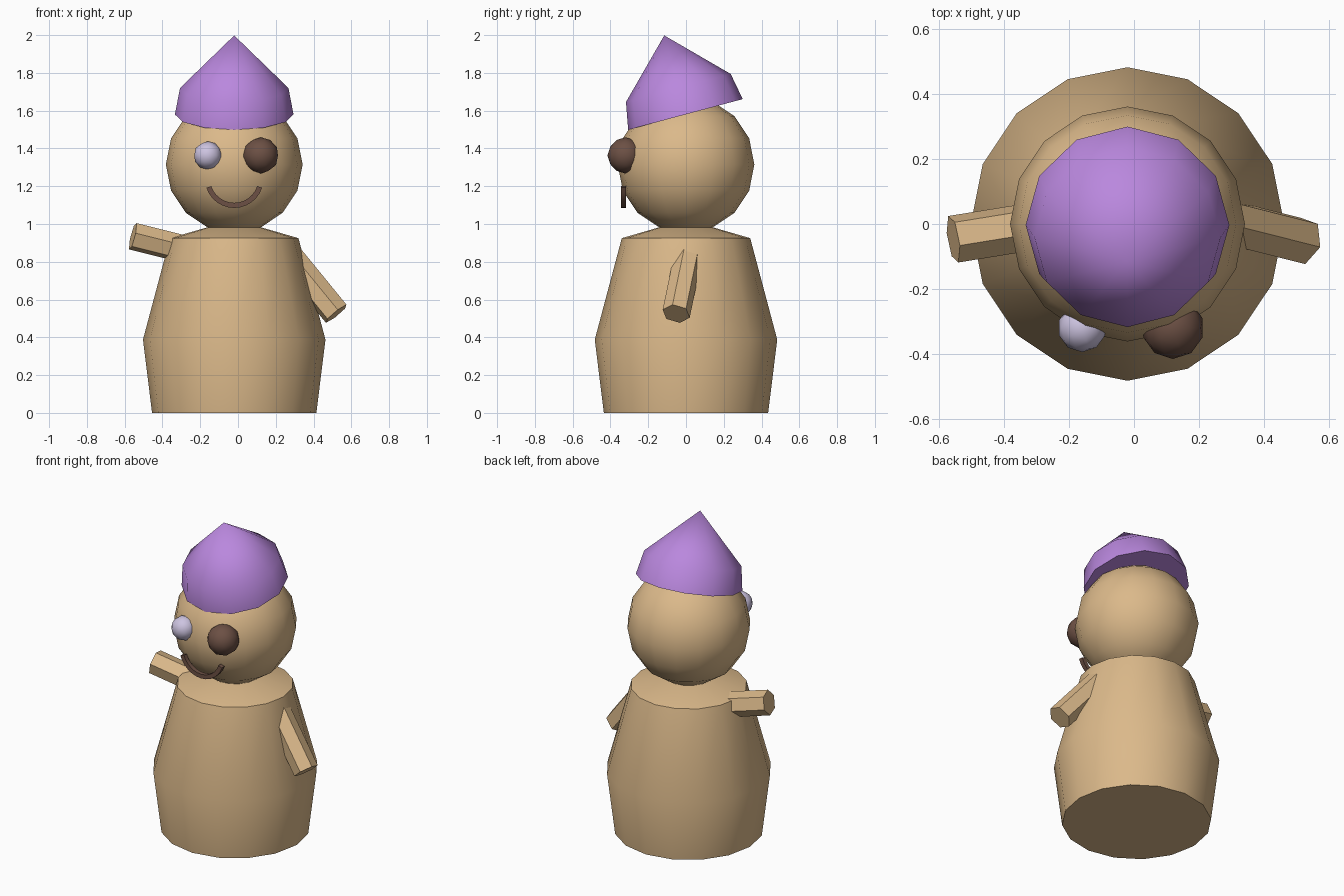
import bpy, bmesh
from math import sin, cos, pi, radians
from mathutils import Matrix, Vector

if "Cube" in bpy.data.objects:
    bpy.data.objects.remove(bpy.data.objects["Cube"])


def material(name, rgb):
    m = bpy.data.materials.new(name)
    m.use_nodes = True
    m.diffuse_color = (*rgb, 1)
    bsdf = next(n for n in m.node_tree.nodes if n.type == "BSDF_PRINCIPLED")
    bsdf.inputs["Base Color"].default_value = (*rgb, 1)
    return m


tan = material("tan", (0.71, 0.485, 0.255))
purple = material("purple", (0.49, 0.245, 0.73))
brown = material("dark_brown", (0.15, 0.08, 0.058))
lavender = material("pale_lavender", (0.61, 0.55, 0.75))

MID = -0.02  # x of the body axis


def finish(name, bm, mat, matrix=Matrix(), angle=50):
    """Turn a bmesh into a placed, shaded object."""
    bm.transform(matrix)
    bmesh.ops.recalc_face_normals(bm, faces=bm.faces)
    mesh = bpy.data.meshes.new(name)
    bm.to_mesh(mesh)
    bm.free()
    mesh.materials.append(mat)
    ob = bpy.data.objects.new(name, mesh)
    bpy.context.collection.objects.link(ob)
    bpy.ops.object.select_all(action="DESELECT")
    ob.select_set(True)
    bpy.context.view_layer.objects.active = ob
    bpy.ops.object.shade_smooth_by_angle(angle=radians(angle))
    return ob


def lathe(name, profile, sides, mat, matrix, turn=0.0):
    """Capped solid of (radius, height) rings around local z; radius 0 is a tip."""
    bm = bmesh.new()
    rings = []
    for r, z in profile:
        n = sides if r else 1
        rings.append([bm.verts.new((r * cos(turn + 2 * pi * k / sides),
                                    r * sin(turn + 2 * pi * k / sides), z))
                      for k in range(n)])
    for a, b in zip(rings, rings[1:]):
        for k in range(sides):
            j = (k + 1) % sides
            top = [b[j], b[k]] if len(b) > 1 else [b[0]]
            bm.faces.new([a[k], a[j], *top])
    for ring in (rings[0], rings[-1]):
        if len(ring) > 1:
            bm.faces.new(ring)
    return finish(name, bm, mat, matrix)


# Body
lathe("body", [(0.435, 0), (0.483, 0.388), (0.34, 0.925), (0.14, 0.983)],
      16, tan, Matrix.Translation((MID, 0, 0)))

# Head
bm = bmesh.new()
bmesh.ops.create_uvsphere(bm, u_segments=16, v_segments=8, radius=0.362)
finish("head", bm, tan, Matrix.Translation((MID, 0, 1.315)))

# Hat, tipped forward
lathe("hat", [(0.314, 0), (0.287, 0.145), (0, 0.433)], 12, purple,
      Matrix.Translation((MID, -0.003, 1.58)) @ Matrix.Rotation(radians(15), 4, "X"))

# Arms: six-sided rods from inside the body to the hand end
for name, end, direction, length in (
        ("left_arm", (0.52, -0.052, 0.525), (0.633, -0.16, -0.774), 0.45),
        ("right_arm", (-0.557, -0.047, 0.935), (-0.96, -0.155, 0.24), 0.35)):
    d = Vector(direction).normalized()
    front = Vector((0, -1, 0))
    u = (front - d * front.dot(d)).normalized()
    v = d.cross(u)
    if v.z < 0:
        v = -v
    frame = Matrix((u, v, d)).transposed().to_4x4()
    lathe(name, [(0.075, -length), (0.075, 0)], 6, tan,
          Matrix.Translation(end) @ frame, radians(15))

# Eyes
for name, x, r, mat in (("right_eye", -0.16, 0.075, lavender),
                        ("left_eye", 0.12, 0.096, brown)):
    bm = bmesh.new()
    bmesh.ops.create_icosphere(bm, subdivisions=2, radius=r)
    finish(name, bm, mat, Matrix.Translation((x, -0.32, 1.363)))

# Smiling mouth: a square bar bent along an arc
bm = bmesh.new()
steps = 12
sections = []
for k in range(steps + 1):
    a = radians(198 + 144 * k / steps)
    sections.append([bm.verts.new((r * cos(a), y, r * sin(a)))
                     for r, y in ((0.155, -0.345), (0.155, -0.318),
                                  (0.128, -0.318), (0.128, -0.345))])
for a, b in zip(sections, sections[1:]):
    for i in range(4):
        j = (i + 1) % 4
        bm.faces.new((a[i], a[j], b[j], b[i]))
bm.faces.new(sections[0])
bm.faces.new(sections[-1])
finish("mouth", bm, brown, Matrix.Translation((MID, 0, 1.24)))
